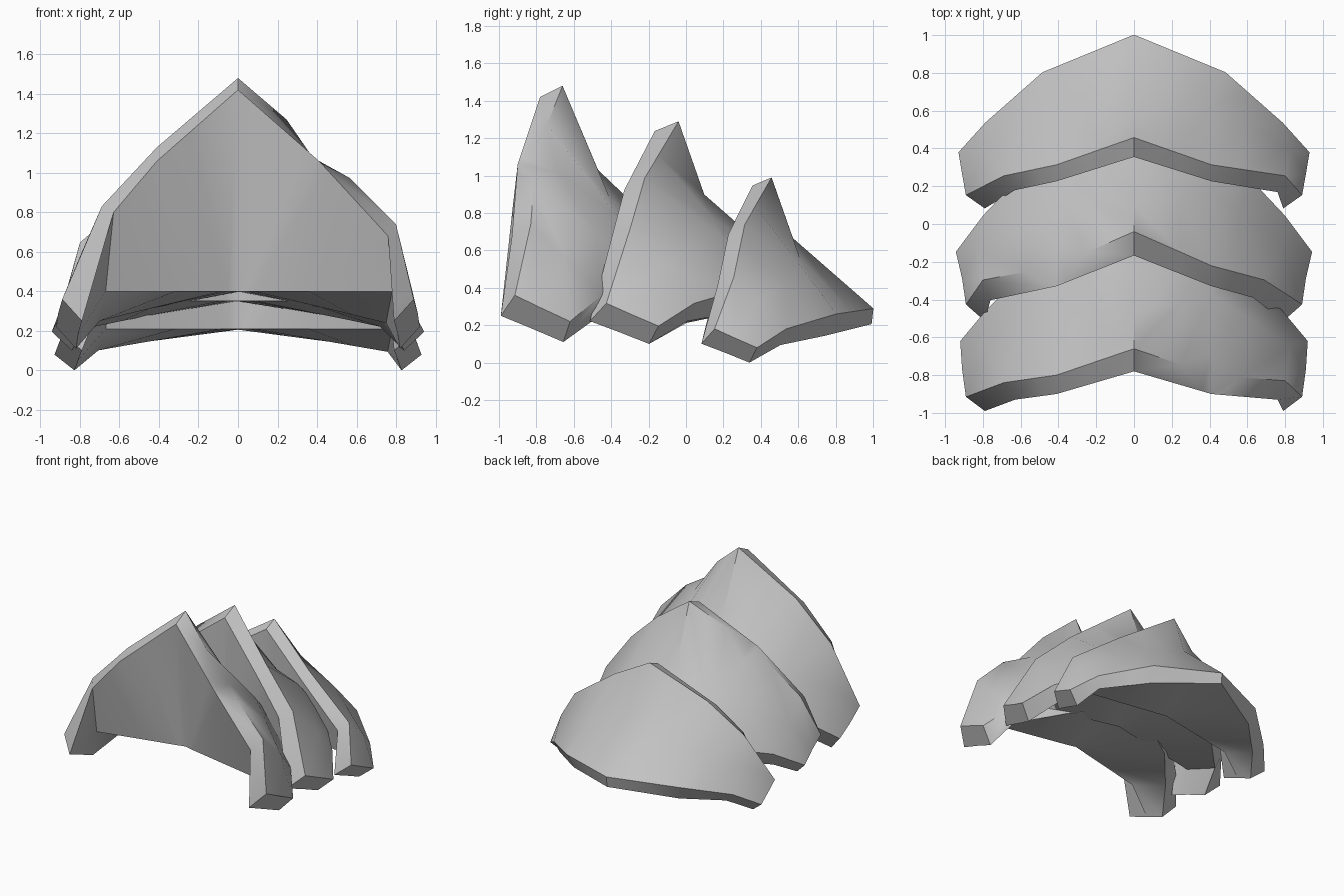
import bpy, bmesh
from mathutils import Vector

cube = bpy.data.objects.get("Cube")
if cube:
    bpy.data.objects.remove(cube)

grey = bpy.data.materials.new("plain_grey")
grey.use_nodes = True
grey.diffuse_color = (0.55, 0.55, 0.55, 1)
grey.node_tree.nodes["Principled BSDF"].inputs["Base Color"].default_value = (0.55, 0.55, 0.55, 1)

# Each row: centre, shoulder, elbow, leg end (one half of a plate)
WIDE = {
    "front": [(0, -.78, 1.42), (.41, -.90, 1.06), (.76, -.93, .68), (.79, -.99, .25)],
    "back": [(0, -.66, 1.48), (.41, -.80, 1.13), (.80, -.83, .74), (.89, -.915, .36)],
    "mid": [(0, -.47, 1.03), (.41, -.37, .79), (.83, -.65, .56), (.91, -.77, .29)],
    "hem": [(0, -.04, .51), (.48, -.23, .47), (.78, -.48, .36), (.92, -.62, .22)],
    "under": [(0, -.04, .395), (.46, -.27, .31), (.75, -.50, .24), (.82, -.65, .11)],
    "chord": [(0, -.66, .40), (.08, -.68, .40), (.78, -.82, .40), (.81, -.82, .18)],
}
# The narrow half only differs at the elbow
NARROW = {key: list(row) for key, row in WIDE.items()}
NARROW["front"][2] = (.63, -.93, .80)
NARROW["back"][2] = (.69, -.84, .83)
NARROW["mid"][2] = (.79, -.64, .60)
NARROW["under"][2] = (.70, -.50, .25)
NARROW["chord"][2] = (.67, -.82, .40)
ROWS = list(WIDE)
REAR = ("hem", "under")


def half_columns(half, notch):
    """Refine the key points to six columns, each a closed ring of rows."""
    cols = [[] for _ in range(6)]
    for key in ROWS:
        a, b, c, d = [Vector(p) for p in half[key]]
        # A notch gathers the front rim towards its corner
        near = .12 if notch and key == "front" else .4
        row = [a, b.lerp(a, near), b, b.lerp(c, near), c, d]
        if notch and key == "back":
            row[2] = Vector((.41, -.69, 1.02))
        for col, p in zip(cols, row):
            col.append(p)
    return cols


def build_plate(name, wide_side, notch, leg_y, lean, base, height, width, depth, reach):
    def place(p, key, side):
        t = (p.z - .11) / 1.37
        y = leg_y + (p.y + .62) * (reach if key in REAR else depth)
        x = p.x * (width if key in REAR else 1)
        return (x * side, y + lean * t, base + height * t)

    bm = bmesh.new()
    rings = []
    wide = [(c, wide_side) for c in half_columns(WIDE, notch)]
    narrow = [(c, -wide_side) for c in half_columns(NARROW, False)]
    for col, side in narrow[:0:-1] + wide:
        rings.append([bm.verts.new(place(p, k, side)) for p, k in zip(col, ROWS)])
    n = len(ROWS)
    for r, s in zip(rings, rings[1:]):
        for i in range(n):
            j = (i + 1) % n
            bm.faces.new((r[i], r[j], s[j], s[i]))
    # Leg end caps
    bm.faces.new(rings[0])
    bm.faces.new(rings[-1])
    bmesh.ops.recalc_face_normals(bm, faces=bm.faces)
    mesh = bpy.data.meshes.new(name)
    bm.to_mesh(mesh)
    bm.free()
    mesh.materials.append(grey)
    obj = bpy.data.objects.new(name, mesh)
    bpy.context.collection.objects.link(obj)
    bpy.ops.object.select_all(action='DESELECT')
    obj.select_set(True)
    bpy.context.view_layer.objects.active = obj
    bpy.ops.object.shade_smooth_by_angle(angle=.8)


# Three overlapping plates, alternately mirrored
build_plate("front_plate", 1, True, -.62, 0, .11, 1.37, 1, 1, 1.2)
build_plate("middle_plate", -1, True, -.16, .16, .10, 1.19, 1.025, 1, 1.25)
build_plate("rear_plate", 1, False, .37, .12, 0, .99, 1.01, .81, 1.03)
